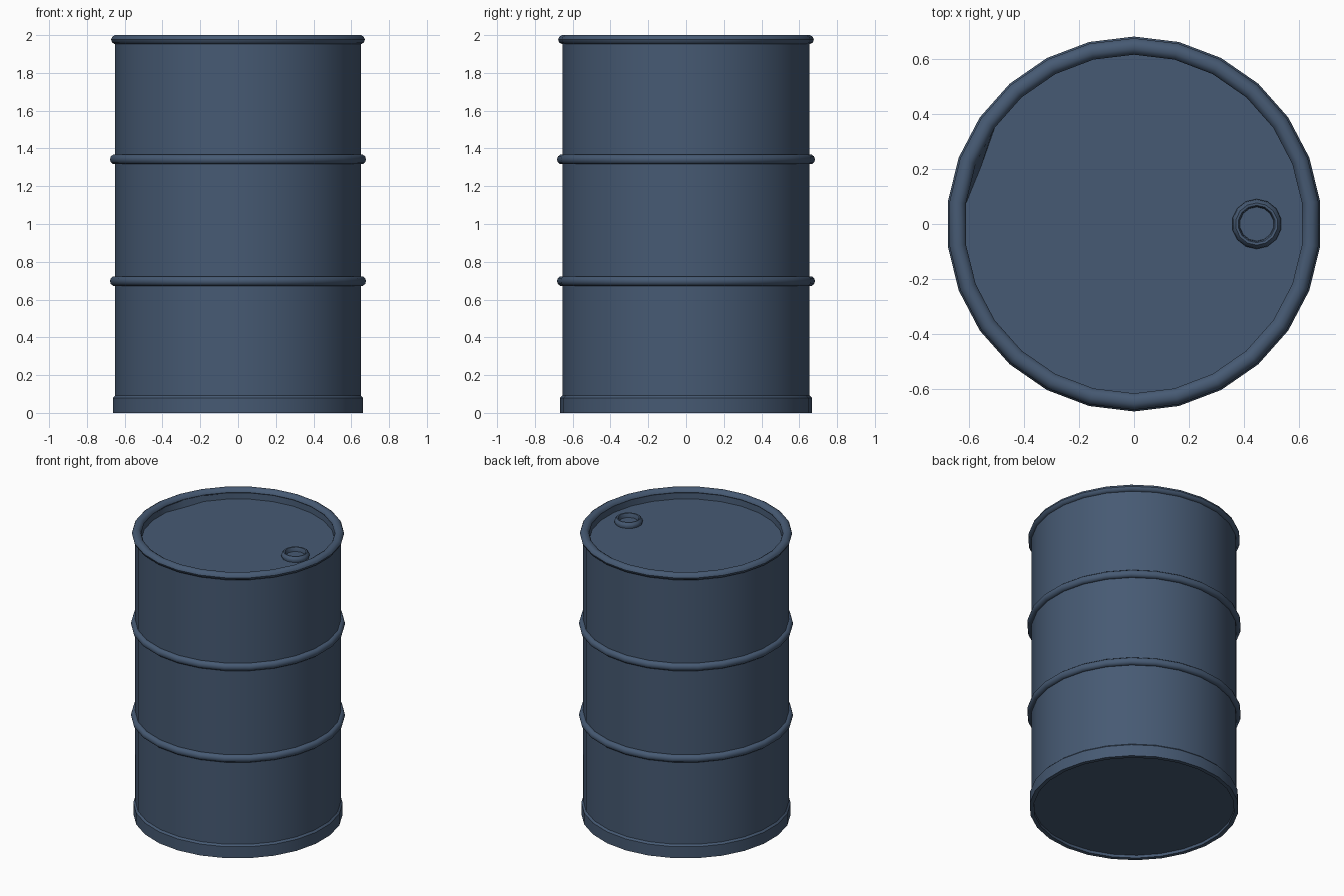
import bpy, bmesh, math

if "Cube" in bpy.data.objects:
    bpy.data.objects.remove(bpy.data.objects["Cube"])

SIDES = 26

steel = bpy.data.materials.new("slate blue steel")
steel.diffuse_color = (0.062, 0.102, 0.172, 1)
steel.use_nodes = True
steel.node_tree.nodes["Principled BSDF"].inputs["Base Color"].default_value = steel.diffuse_color


def lathe(name, profile, sides=SIDES, centre=(0, 0), closed=False, tweak=None):
    """Spin (radius, z) points about a vertical axis; radius 0 makes a pole."""
    bm = bmesh.new()
    rings = []
    for r, z in profile:
        if r == 0:
            rings.append([bm.verts.new((centre[0], centre[1], z))] * sides)
            continue
        ring = []
        for k in range(sides):
            a = math.pi / 2 + 2 * math.pi * k / sides
            ring.append(bm.verts.new((centre[0] + r * math.cos(a),
                                      centre[1] + r * math.sin(a), z)))
        rings.append(ring)
    pairs = list(zip(rings, rings[1:]))
    if closed:
        pairs.append((rings[-1], rings[0]))
    for lo, hi in pairs:
        for k in range(sides):
            j = (k + 1) % sides
            bm.faces.new(list(dict.fromkeys((lo[k], lo[j], hi[j], hi[k]))))
    if tweak:
        tweak(rings)
    if closed:
        bmesh.ops.recalc_face_normals(bm, faces=bm.faces)
    mesh = bpy.data.meshes.new(name)
    bm.to_mesh(mesh)
    bm.free()
    mesh.materials.append(steel)
    ob = bpy.data.objects.new(name, mesh)
    bpy.context.collection.objects.link(ob)
    bpy.ops.object.select_all(action='DESELECT')
    ob.select_set(True)
    bpy.context.view_layer.objects.active = ob
    bpy.ops.object.shade_smooth_by_angle(angle=math.radians(40))
    return ob


def hoop(name, radius, z, rr, rz, steps=10):
    """Rounded ring with an elliptical section."""
    pts = [(radius + rr * math.cos(2 * math.pi * i / steps + math.pi / steps * 0.5 - math.pi / steps * 0.5),
            z + rz * math.sin(2 * math.pi * i / steps) / math.sin(math.radians(72)))
           for i in range(steps)]
    return lathe(name, pts, closed=True)


# Outer wall with thicker foot band and recessed bottom
lathe("drum_wall", [(0, 0.02), (0.64, 0.02), (0.64, 0), (0.667, 0), (0.667, 0.08),
                    (0.655, 0.092), (0.655, 1.976)])

# Rolling hoops and top rim
for label, z in (("lower_hoop", 0.698), ("upper_hoop", 1.342)):
    hoop(label, 0.659, z, 0.024, 0.025)
hoop("top_rim", 0.647, 1.976, 0.03, 0.024)


# Sunken lid, with a small dent at one edge corner
def dent(rings):
    v = rings[1][5]
    v.co.x *= 0.965
    v.co.y *= 0.965


lathe("lid", [(0.62, 1.976), (0.617, 1.93), (0, 1.93)], tweak=dent)

# Bung collar with sunken plug
lathe("bung", [(0.086, 1.925), (0.091, 1.94), (0.088, 1.955), (0.077, 1.967),
               (0.068, 1.966), (0.064, 1.955), (0.062, 1.938), (0, 1.938)],
      sides=14, centre=(0.447, 0))
